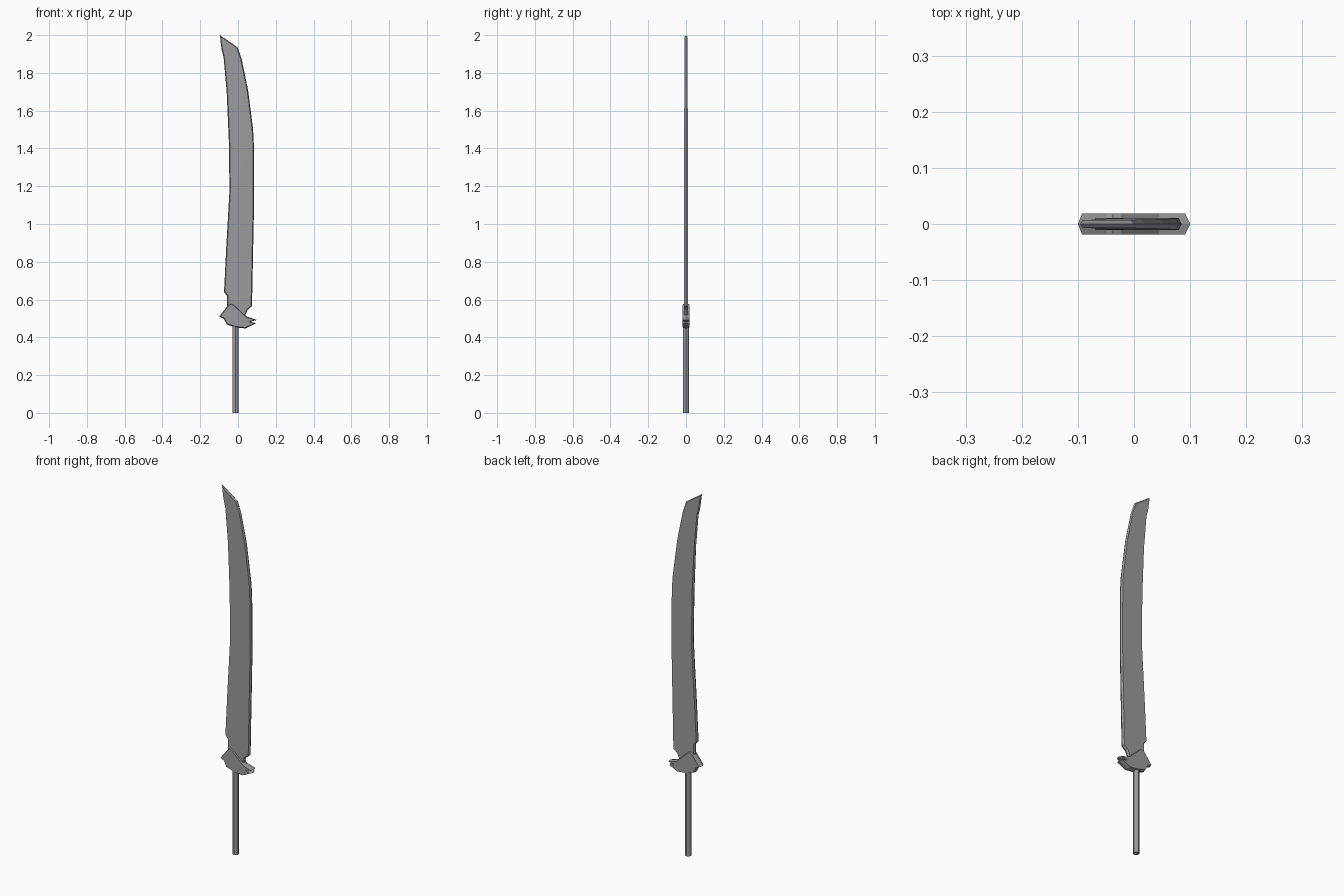
import bpy, bmesh
from mathutils import Vector

if "Cube" in bpy.data.objects:
    bpy.data.objects.remove(bpy.data.objects["Cube"])

steel = bpy.data.materials.new("dark_steel")
steel.diffuse_color = (.33, .33, .33, 1)
steel.use_nodes = True
steel.node_tree.nodes["Principled BSDF"].inputs["Base Color"].default_value = steel.diffuse_color


def inset_outline(pts, d):
    """Mitred inward offset of a clockwise outline, limited at sharp points."""
    out = []
    n = len(pts)
    for i in range(n):
        p = Vector(pts[i])
        a = (p - Vector(pts[i - 1])).normalized()
        b = (Vector(pts[(i + 1) % n]) - p).normalized()
        na, nb = Vector((a.y, -a.x)), Vector((b.y, -b.x))
        m = (na + nb).normalized()
        out.append(p + m * min(d / max(m.dot(na), 0.1), d * 1.8))
    return out


def plate(name, pts, half, inset, tip_half=None):
    """Flat plate with a ridge round its rim and bevelled front and back faces."""
    bm = bmesh.new()
    inner = inset_outline(pts, inset)

    def thick(z):  # thins out towards the blade tip
        if tip_half is None:
            return half
        t = min(max((z - 1.4) / .6, 0), 1)
        return half + (tip_half - half) * t

    rings = [[bm.verts.new((p[0], s * thick(p[1]), p[1])) for p in ring]
             for ring, s in ((inner, -1), (pts, 0), (inner, 1))]
    n = len(pts)
    for r0, r1 in zip(rings, rings[1:]):
        for i in range(n):
            j = (i + 1) % n
            bm.faces.new((r0[i], r0[j], r1[j], r1[i]))
    caps = [bm.faces.new(rings[0]), bm.faces.new(rings[2][::-1])]
    bmesh.ops.recalc_face_normals(bm, faces=bm.faces)
    bm.normal_update()
    bmesh.ops.triangulate(bm, faces=caps)
    me = bpy.data.meshes.new(name)
    bm.to_mesh(me)
    bm.free()
    me.materials.append(steel)
    ob = bpy.data.objects.new(name, me)
    bpy.context.collection.objects.link(ob)
    return ob


# Curved blade: clockwise from the tip, down the cutting edge, up the spine
blade = [(-.096, 2.0), (-.002, 1.935), (.020, 1.87), (.053, 1.71), (.080, 1.50),
         (.084, 1.42), (.085, 1.10), (.074, .565), (.050, .545), (.040, .52),
         (.040, .49), (-.05, .51), (-.058, .57), (-.058, .62), (-.074, .64),
         (-.062, .88), (-.045, 1.18), (-.049, 1.45), (-.060, 1.70),
         (-.076, 1.88), (-.088, 1.93)]
plate("blade", blade, .0105, .005, .007)

# Angular guard with a split prong on the cutting side
guard = [(-.100, .510), (-.052, .572), (-.038, .580), (-.022, .575), (.047, .510),
         (.100, .492), (.066, .483), (.096, .475), (.040, .447), (-.010, .452),
         (-.060, .468), (-.075, .498)]
plate("guard", guard, .019, .005)

# Straight grip
bpy.ops.mesh.primitive_cylinder_add(vertices=12, radius=.0155, depth=.48,
                                    location=(-.014, 0, .24))
grip = bpy.context.object
grip.name = "grip"
grip.data.materials.append(steel)
bpy.ops.object.shade_smooth_by_angle()
